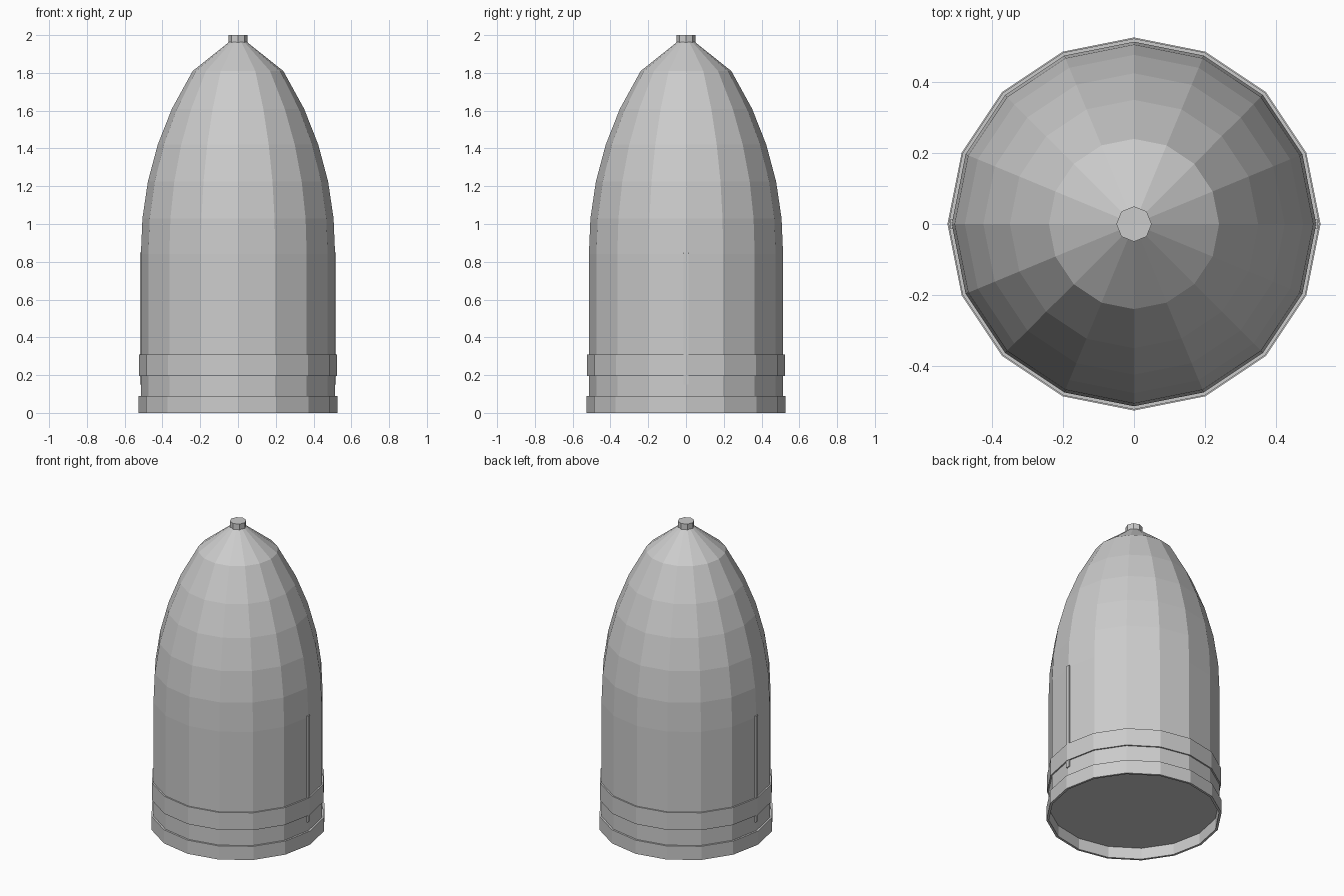
import bpy
import bmesh
import math

if "Cube" in bpy.data.objects:
    bpy.data.objects.remove(bpy.data.objects["Cube"])

grey = bpy.data.materials.new("light grey")
grey.diffuse_color = (0.6, 0.6, 0.6, 1.0)
grey.use_nodes = True
grey.node_tree.nodes["Principled BSDF"].inputs["Base Color"].default_value = grey.diffuse_color


def finish(name, bm):
    bmesh.ops.recalc_face_normals(bm, faces=bm.faces)
    mesh = bpy.data.meshes.new(name)
    bm.to_mesh(mesh)
    bm.free()
    mesh.materials.append(grey)
    obj = bpy.data.objects.new(name, mesh)
    bpy.context.collection.objects.link(obj)
    return obj


def lathe(name, profile, sides=16, closed=False):
    """Revolve (radius, z) points; open profiles get end caps."""
    bm = bmesh.new()
    rings = []
    for r, z in profile:
        rings.append([bm.verts.new((r * math.cos(math.tau * i / sides),
                                    r * math.sin(math.tau * i / sides), z))
                      for i in range(sides)])
    pairs = list(zip(rings, rings[1:]))
    if closed:
        pairs.append((rings[-1], rings[0]))
    else:
        bm.faces.new(rings[0])
        bm.faces.new(rings[-1])
    for a, b in pairs:
        for i in range(sides):
            j = (i + 1) % sides
            bm.faces.new((a[i], a[j], b[j], b[i]))
    return finish(name, bm)


def band(name, inner, outer, z0, z1):
    return lathe(name, [(inner, z0), (outer, z0), (outer, z1), (inner, z1)],
                 closed=True)


def box(name, x0, x1, y0, y1, z0, z1):
    bm = bmesh.new()
    bmesh.ops.create_cube(bm, size=1)
    for v in bm.verts:
        v.co = ((x0 + x1) / 2 + v.co.x * (x1 - x0),
                (y0 + y1) / 2 + v.co.y * (y1 - y0),
                (z0 + z1) / 2 + v.co.z * (z1 - z0))
    return finish(name, bm)


# Faceted shell with pointed dome, its floor raised inside the base ring
lathe("shell", [(0.514, 0.075), (0.514, 0.84), (0.506, 1.03), (0.477, 1.225),
                (0.425, 1.42), (0.35, 1.61), (0.24, 1.81), (0.045, 1.965)])

# Octagonal cap on the tip
lathe("tip_cap", [(0.05, 1.96), (0.05, 2.0)], sides=8)

# Open ring at the foot and raised band above it
band("base_ring", 0.511, 0.526, 0.0, 0.09)
band("raised_band", 0.505, 0.523, 0.195, 0.31)

# Thin vertical seam strips on both sides
for side, label in ((1, "right"), (-1, "left")):
    xs = sorted((side * 0.49, side * 0.519))
    box(label + "_seam_strip", xs[0], xs[1], -0.013, 0.013, 0.15, 0.85)
